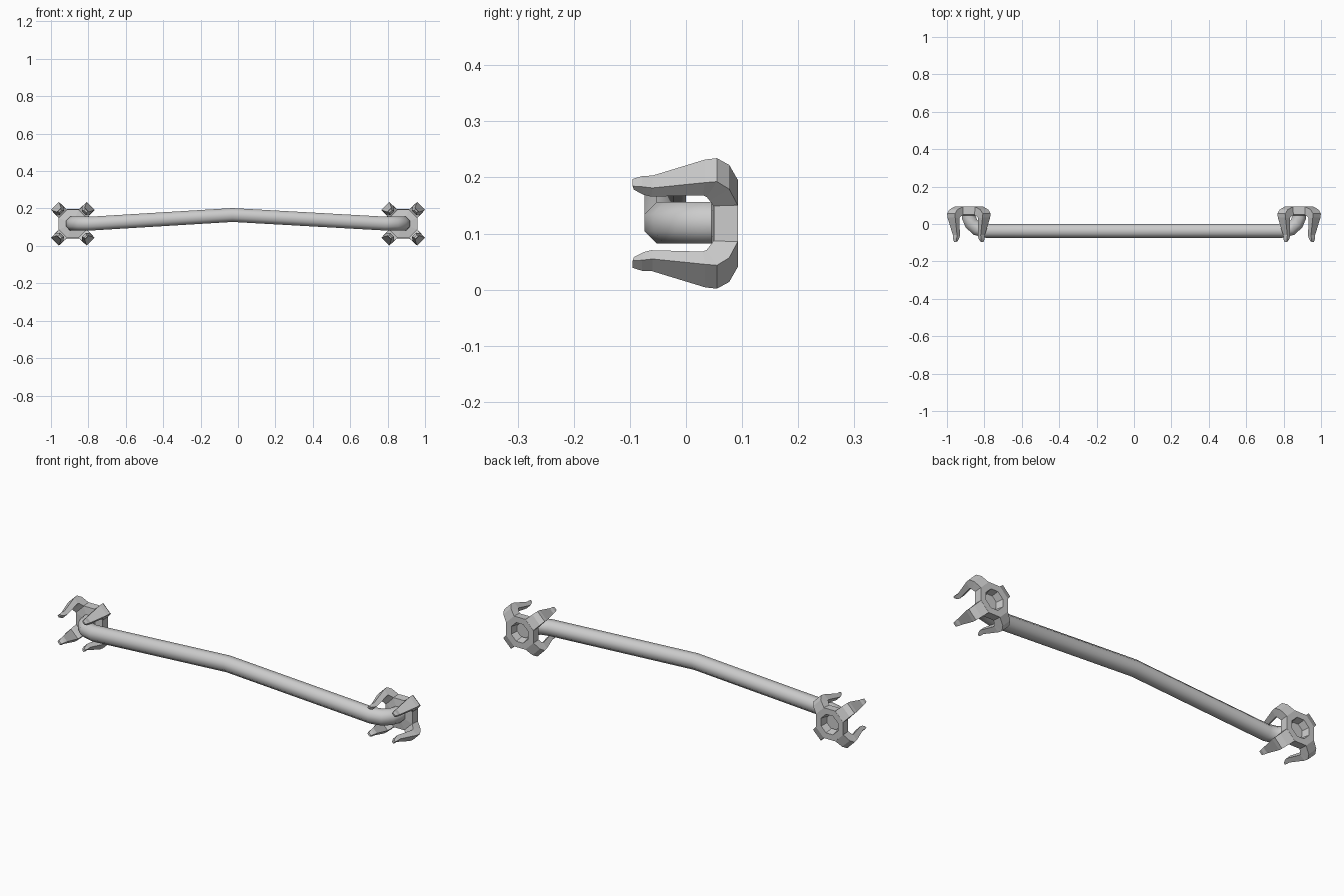
import bpy, bmesh, math
from mathutils import Vector

if "Cube" in bpy.data.objects:
    bpy.data.objects.remove(bpy.data.objects["Cube"])

CX, CZ = 0.883, 0.118   # centre of each clawed mount


def make(name, bm, smooth=False):
    bmesh.ops.recalc_face_normals(bm, faces=bm.faces)
    me = bpy.data.meshes.new(name)
    bm.to_mesh(me)
    bm.free()
    ob = bpy.data.objects.new(name, me)
    bpy.context.collection.objects.link(ob)
    for p in me.polygons:
        p.use_smooth = smooth and len(p.vertices) == 4
    return ob


def bridge(bm, a, b):
    n = len(a)
    for i in range(n):
        bm.faces.new((a[i], a[(i + 1) % n], b[(i + 1) % n], b[i]))


# Handle bar: octagonal tube swept along a bent path
end = [(0.883, 0.06), (0.883, 0.035), (0.87, 0.003), (0.84, -0.025), (0.79, -0.037)]
path = [Vector((-x, y, CZ + 0.001)) for x, y in end]
path.append(Vector((-0.03, -0.037, 0.165)))
path += [Vector((x, y, CZ + 0.001)) for x, y in reversed(end)]
R = 0.037 / math.cos(math.pi / 8)
bm = bmesh.new()
rings = []
for i, p in enumerate(path):
    t = (path[min(i + 1, len(path) - 1)] - path[max(i - 1, 0)]).normalized()
    side = t.cross(Vector((0, 0, 1))).normalized()
    up = side.cross(t)
    ring = []
    for k in range(8):
        a = math.pi / 8 + k * math.pi / 4
        ring.append(bm.verts.new(p + R * (math.cos(a) * side + math.sin(a) * up)))
    rings.append(ring)
for a, b in zip(rings, rings[1:]):
    bridge(bm, a, b)
bm.faces.new(rings[0])
bm.faces.new(rings[-1])
make("handle_bar", bm, True)

# Octagonal collar profile (apothem, y) and claw sections
COLLAR = [(0.048, 0.093), (0.078, 0.093), (0.076, 0.05), (0.036, 0.045), (0.042, 0.058)]
# outer radius, outer y, inner radius, inner y, width
CLAW = [(0.076, 0.093, 0.074, 0.05, 0.064),
        (0.117, 0.077, 0.088, 0.042, 0.061),
        (0.135, 0.055, 0.096, 0.037, 0.059),
        (0.132, 0.034, 0.100, 0.030, 0.058),
        (0.105, -0.060, 0.083, -0.062, 0.031),
        (0.106, -0.078, 0.086, -0.076, 0.027),
        (0.103, -0.095, 0.094, -0.093, 0.018)]

for sx, label in ((-1, "left"), (1, "right")):
    # Collar
    bm = bmesh.new()
    loops = []
    for r, y in COLLAR:
        c = r / math.cos(math.pi / 8)
        loops.append([bm.verts.new((sx * CX + c * math.cos(math.pi / 8 + k * math.pi / 4), y,
                                    CZ + c * math.sin(math.pi / 8 + k * math.pi / 4)))
                      for k in range(8)])
    for i in range(len(loops)):
        bridge(bm, loops[i], loops[(i + 1) % len(loops)])
    make(label + "_collar", bm)

    # Four claws on the diagonal sides
    for n in range(4):
        a = math.pi / 4 + n * math.pi / 2
        d = Vector((math.cos(a), 0, math.sin(a)))
        s = Vector((-math.sin(a), 0, math.cos(a)))
        o = Vector((sx * CX, 0, CZ))
        bm = bmesh.new()
        secs = []
        for ro, yo, ri, yi, w in CLAW:
            secs.append([bm.verts.new(o + d * r + s * (w / 2 * q) + Vector((0, y, 0)))
                         for r, y, q in ((ro, yo, 1), (ro, yo, -1), (ri, yi, -1), (ri, yi, 1))])
        for p, q in zip(secs, secs[1:]):
            bridge(bm, p, q)
        bm.faces.new(secs[0])
        bm.faces.new(secs[-1])
        make(f"{label}_claw_{n + 1}", bm)
